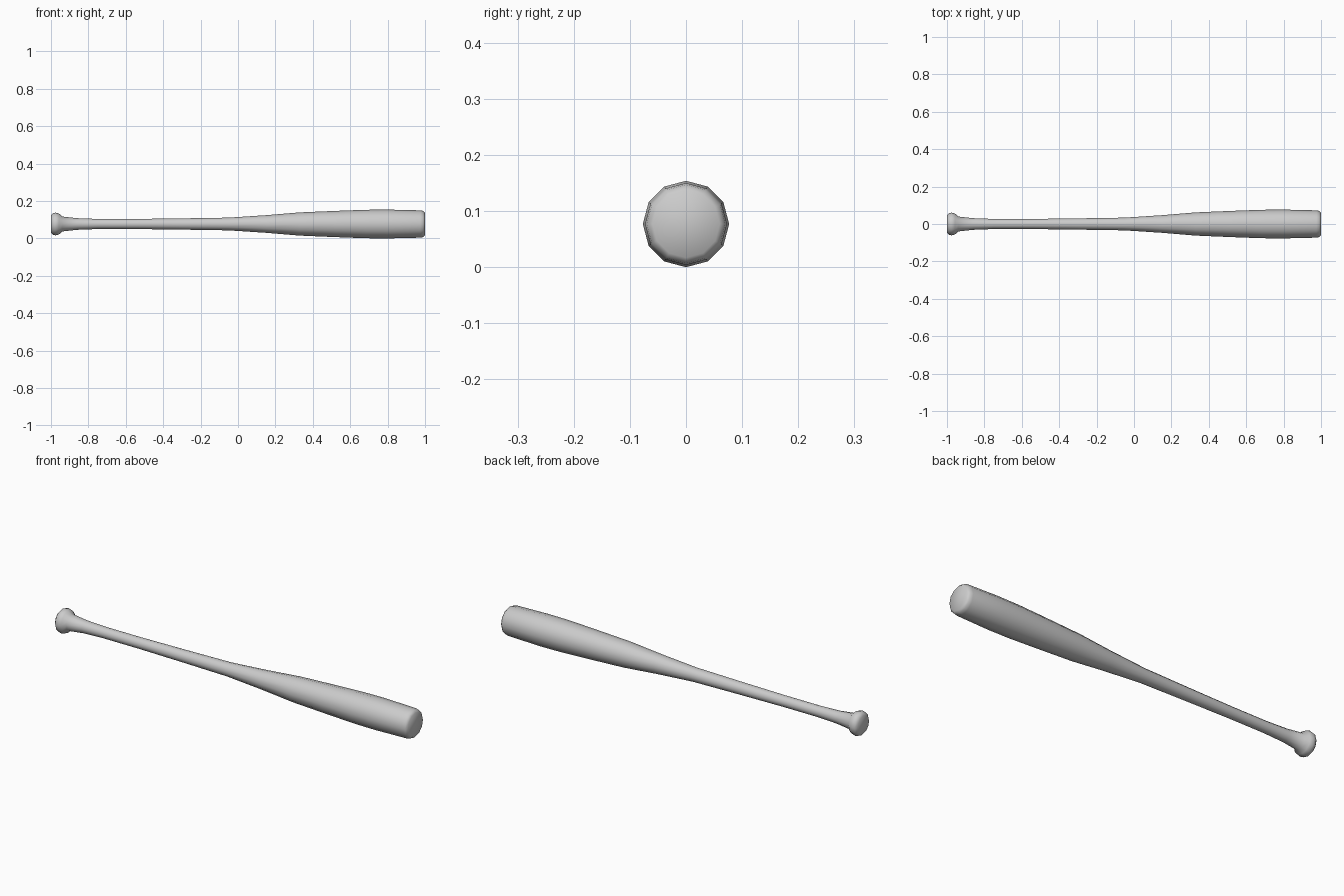
import bpy, bmesh
from math import sin, cos, tau

cube = bpy.data.objects.get("Cube")
if cube:
    bpy.data.objects.remove(cube, do_unlink=True)

SIDES = 12
RADIUS = 0.077

# Grey finish
grey = bpy.data.materials.new("plain grey")
grey.use_nodes = True
colour = (0.6, 0.6, 0.6, 1)
grey.diffuse_color = colour
grey.node_tree.nodes["Principled BSDF"].inputs["Base Color"].default_value = colour

# Profile from knob to barrel end: (position along length, radius)
profile = [
    (-1.0, 0.045), (-0.99, 0.057), (-0.975, 0.061), (-0.957, 0.056),
    (-0.94, 0.04), (-0.86, 0.031), (-0.75, 0.027), (-0.55, 0.027),
    (-0.3, 0.03), (-0.05, 0.034), (0.15, 0.047), (0.33, 0.062),
    (0.52, 0.07), (0.68, 0.076), (0.8, RADIUS), (0.975, 0.073),
    (0.99, 0.07), (1.0, 0.06),
]

# Lathe the profile around the long axis and cap both ends
bm = bmesh.new()
rings = [
    [bm.verts.new((x, r * sin(tau * i / SIDES), RADIUS + r * cos(tau * i / SIDES)))
     for i in range(SIDES)]
    for x, r in profile
]
for a, b in zip(rings, rings[1:]):
    for i in range(SIDES):
        j = (i + 1) % SIDES
        bm.faces.new((a[i], a[j], b[j], b[i]))
bm.faces.new(rings[0])
bm.faces.new(rings[-1])
bmesh.ops.recalc_face_normals(bm, faces=bm.faces)
for face in bm.faces:
    face.smooth = True

mesh = bpy.data.meshes.new("bat")
bm.to_mesh(mesh)
bm.free()
mesh.materials.append(grey)
bat = bpy.data.objects.new("bat", mesh)
bpy.context.collection.objects.link(bat)
